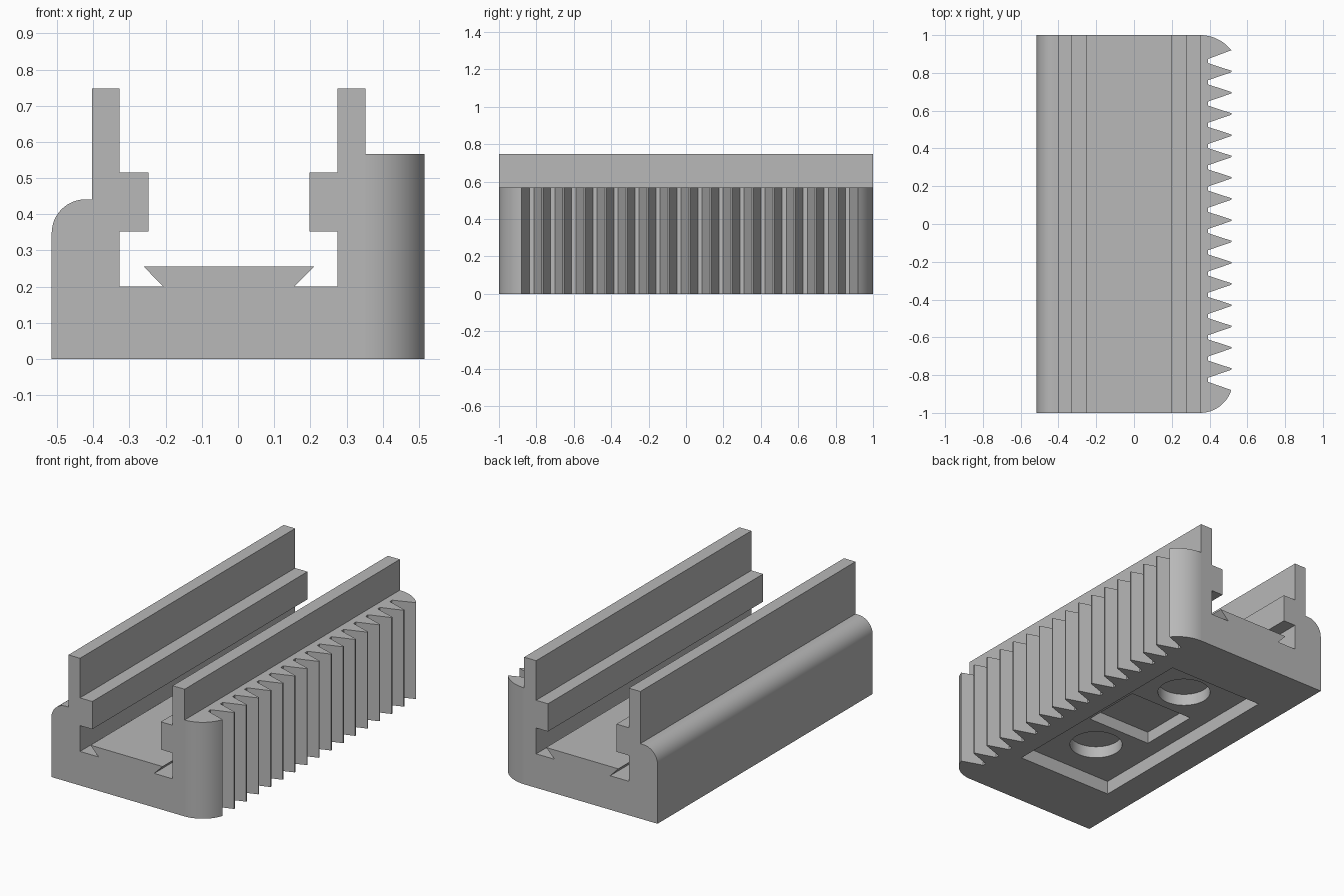
import bpy
import bmesh
from math import sin, cos, asin, pi
from mathutils import Vector

if "Cube" in bpy.data.objects:
    bpy.data.objects.remove(bpy.data.objects["Cube"], do_unlink=True)

grey = bpy.data.materials.new("plain grey")
grey.use_nodes = True
grey.diffuse_color = (0.48, 0.48, 0.48, 1)
grey.node_tree.nodes["Principled BSDF"].inputs["Base Color"].default_value = (0.48, 0.48, 0.48, 1)


def extrude(name, points, direction):
    """Solid made by sweeping a closed outline along a direction."""
    bm = bmesh.new()
    face = bm.faces.new([bm.verts.new(p) for p in points])
    swept = bmesh.ops.extrude_face_region(bm, geom=[face])["geom"]
    verts = [v for v in swept if isinstance(v, bmesh.types.BMVert)]
    bmesh.ops.translate(bm, verts=verts, vec=Vector(direction))
    bmesh.ops.recalc_face_normals(bm, faces=bm.faces[:])
    mesh = bpy.data.meshes.new(name)
    bm.to_mesh(mesh)
    bm.free()
    mesh.materials.append(grey)
    obj = bpy.data.objects.new(name, mesh)
    bpy.context.collection.objects.link(obj)
    return obj


def combine(target, tool, operation):
    """Apply a boolean and discard the tool."""
    mod = target.modifiers.new(operation.lower(), 'BOOLEAN')
    mod.operation = operation
    mod.solver = 'EXACT'
    mod.object = tool
    bpy.context.view_layer.objects.active = target
    bpy.ops.object.modifier_apply(modifier=mod.name)
    bpy.data.objects.remove(tool, do_unlink=True)


def box_outline(x0, x1, y0, y1, z):
    return [(x0, y0, z), (x1, y0, z), (x1, y1, z), (x0, y1, z)]


# Channel section with dovetail floor, ledges and rounded outer shoulder
section = [(-0.515, 0), (0.353, 0), (0.353, 0.748), (0.275, 0.748), (0.275, 0.515),
           (0.198, 0.515), (0.198, 0.352), (0.275, 0.352), (0.275, 0.2), (0.155, 0.2),
           (0.21, 0.255), (-0.26, 0.255), (-0.207, 0.2), (-0.328, 0.2), (-0.328, 0.352),
           (-0.248, 0.352), (-0.248, 0.515), (-0.328, 0.515), (-0.328, 0.748),
           (-0.403, 0.748), (-0.403, 0.441)]
R = 0.093
section += [(-0.515 + R - R * sin(a), 0.348 + R * cos(a))
            for a in (i * pi / 24 for i in range(13))]
rail = extrude("channel_rail", [(x, -1, z) for x, z in section], (0, 2, 0))

# Toothed grip with rounded ends
TIP, ROOT, START, PITCH, COUNT = 0.515, 0.392, -0.88, 0.1125, 16


def end_arc(radius, side):
    sweep = asin((TIP - 0.35) / radius)
    return [(0.35 + radius * sin(sweep * i / 12),
             side * (1 - radius + radius * cos(sweep * i / 12))) for i in range(13)]


outline = [(0.3, -1)] + end_arc(0.173, -1)
for k in range(COUNT):
    tip = START + k * PITCH
    if k:
        outline += [(TIP, tip - 0.004), (TIP, tip + 0.004)]
    outline += [(ROOT, tip + 0.044), (ROOT, tip + 0.066)]
outline += end_arc(0.21, 1)[::-1] + [(0.3, 1)]
grip = extrude("toothed_grip", [(x, y, 0) for x, y in outline], (0, 0, 0.567))
combine(rail, grip, 'UNION')

# Underside: shallow pocket, deeper central slot and two round holes
CX, CY = -0.031, 0.015
pocket = extrude("pocket_cutter", box_outline(CX - 0.312, CX + 0.312, CY - 0.652, CY + 0.652, -0.1),
                 (0, 0, 0.18))
combine(rail, pocket, 'DIFFERENCE')
slot = extrude("slot_cutter", box_outline(CX - 0.21, CX + 0.21, CY - 0.183, CY + 0.183, -0.1),
               (0, 0, 0.25))
combine(rail, slot, 'DIFFERENCE')
for side in (-1, 1):
    ring = [(CX + 0.145 * cos(i * pi / 24), CY + side * 0.38 + 0.145 * sin(i * pi / 24), -0.1)
            for i in range(48)]
    combine(rail, extrude("hole_cutter", ring, (0, 0, 0.25)), 'DIFFERENCE')

# Smooth curved faces, sharp everywhere else
bpy.ops.object.select_all(action='DESELECT')
rail.select_set(True)
bpy.context.view_layer.objects.active = rail
bpy.ops.object.shade_smooth_by_angle(angle=pi / 9)
